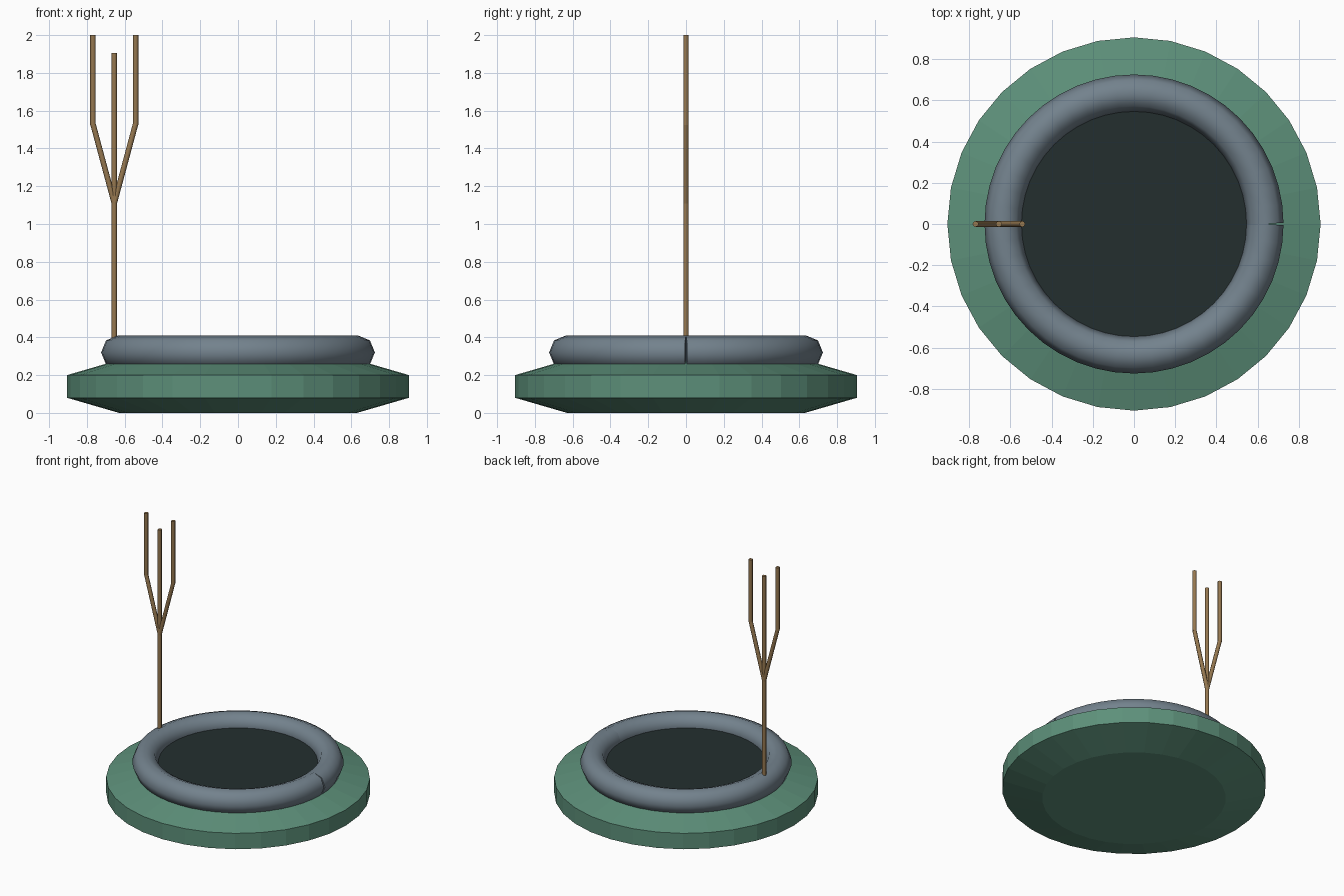
import bpy, bmesh, math
from mathutils import Vector

if "Cube" in bpy.data.objects:
    bpy.data.objects.remove(bpy.data.objects["Cube"])


def material(name, rgb):
    m = bpy.data.materials.new(name)
    lin = [((c / 255 + 0.055) / 1.055) ** 2.4 for c in rgb]
    m.diffuse_color = (*lin, 1)
    m.use_nodes = True
    m.node_tree.nodes["Principled BSDF"].inputs["Base Color"].default_value = m.diffuse_color
    return m


GREEN = material("sea green", (93, 144, 122))
GREY = material("slate grey", (115, 130, 141))
DARK = material("dark water", (36, 47, 47))
WOOD = material("bronze brown", (150, 120, 80))


def make_object(name, bm, mat, smooth=None):
    bmesh.ops.recalc_face_normals(bm, faces=bm.faces)
    me = bpy.data.meshes.new(name)
    bm.to_mesh(me)
    bm.free()
    me.materials.append(mat)
    ob = bpy.data.objects.new(name, me)
    bpy.context.collection.objects.link(ob)
    if smooth:
        bpy.ops.object.select_all(action='DESELECT')
        ob.select_set(True)
        bpy.context.view_layer.objects.active = ob
        bpy.ops.object.shade_smooth_by_angle(angle=math.radians(smooth))
    return ob


def bridge(bm, rings):
    """Skin a list of vertex rings and cap both ends."""
    n = len(rings[0])
    for a, b in zip(rings, rings[1:]):
        for i in range(n):
            j = (i + 1) % n
            bm.faces.new((a[i], a[j], b[j], b[i]))
    bm.faces.new(rings[0])
    bm.faces.new(rings[-1])


def lathe(name, profile, sides, mat):
    bm = bmesh.new()
    rings = [[bm.verts.new((r * math.cos(math.tau * i / sides),
                            r * math.sin(math.tau * i / sides), z))
              for i in range(sides)] for r, z in profile]
    bridge(bm, rings)
    return make_object(name, bm, mat)


def rod(bm, start, end, radius=0.0145, sides=8):
    start, end = Vector(start), Vector(end)
    turn = Vector((0, 0, 1)).rotation_difference(end - start)
    rings = [[bm.verts.new(p + turn @ Vector((radius * math.cos(math.tau * i / sides),
                                              radius * math.sin(math.tau * i / sides), 0)))
              for i in range(sides)] for p in (start, end)]
    bridge(bm, rings)


# Base: bevelled 32-sided disc
lathe("base", [(0.63, 0), (0.905, 0.08), (0.905, 0.2), (0.63, 0.28)], 32, GREEN)

# Dark disc inside the ring
lathe("inner_disc", [(0.548, 0.27), (0.548, 0.322)], 48, DARK)

# Ring: octagonal tube swept round, with slightly tilted ends leaving a fine seam
STEPS, MAJOR, MINOR = 48, 0.635, 0.09
bm = bmesh.new()
rings = []
for k in range(STEPS + 1):
    a = math.tau * k / STEPS
    tilt = math.pi / STEPS * ((k == 0) - (k == STEPS))
    centre = Vector((MAJOR * math.cos(a), MAJOR * math.sin(a), 0.32))
    out = Vector((math.cos(a + tilt), math.sin(a + tilt), 0))
    rings.append([bm.verts.new(centre + out * MINOR * math.cos(math.tau * i / 8)
                               + Vector((0, 0, MINOR * math.sin(math.tau * i / 8))))
                  for i in range(8)])
bridge(bm, rings)
make_object("ring", bm, GREY, 50)

# Three-pronged fork standing on the ring
X = -0.655
bm = bmesh.new()
rod(bm, (X, 0, 0.32), (X, 0, 1.905))
for side in (-1, 1):
    tip = X + side * 0.113
    rod(bm, (X, 0, 1.11), (tip, 0, 1.53))
    rod(bm, (tip, 0, 1.525), (tip, 0, 2.0))
make_object("fork", bm, WOOD, 50)
